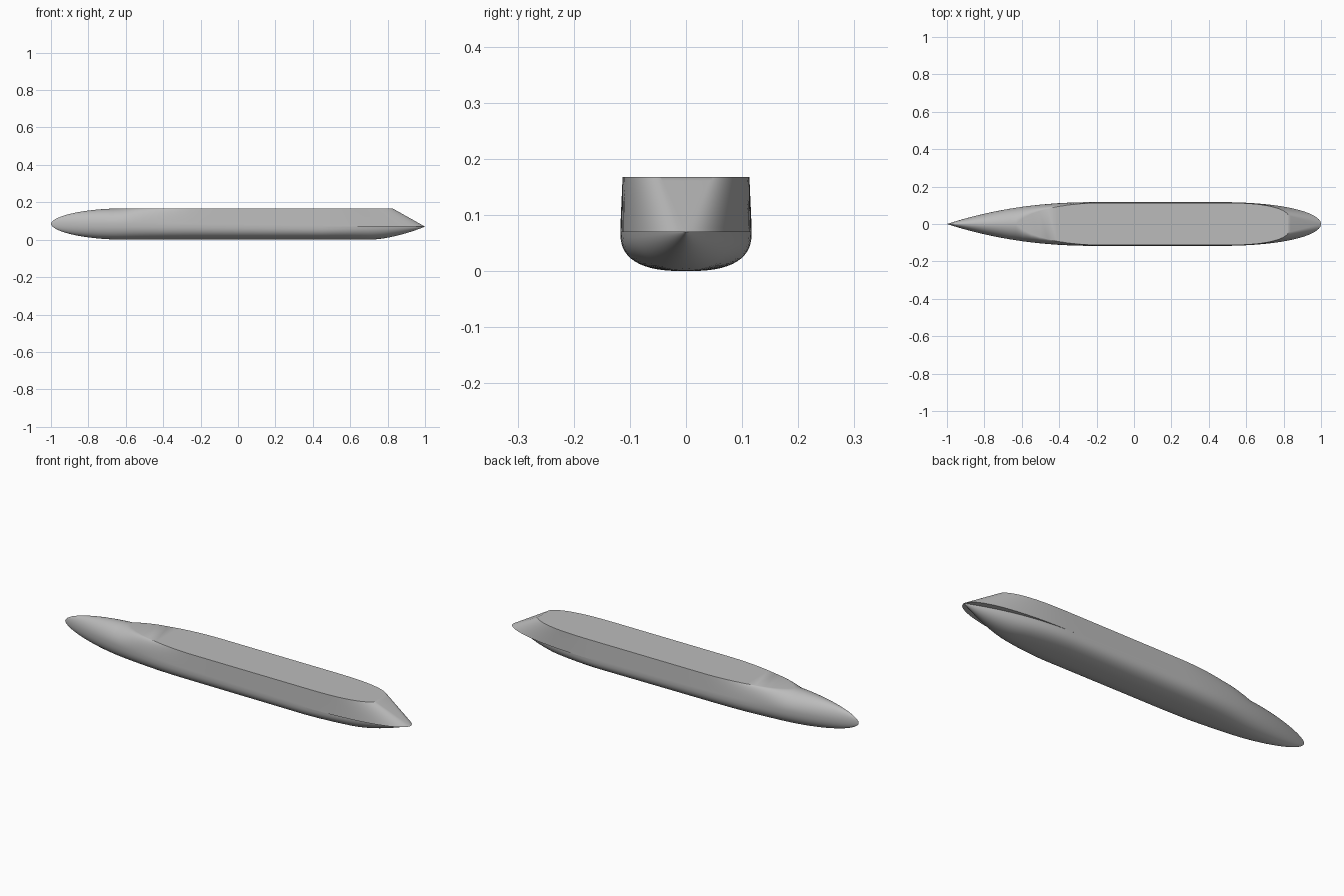
import bpy, bmesh, math

cube = bpy.data.objects.get("Cube")
if cube:
    bpy.data.objects.remove(cube, do_unlink=True)

grey = bpy.data.materials.new("hull grey")
grey.use_nodes = True
colour = (0.5, 0.5, 0.5, 1)
grey.diffuse_color = colour
grey.node_tree.nodes["Principled BSDF"].inputs["Base Color"].default_value = colour

BEAM, TOP, STERN = 0.117, 0.168, 0.45
STEPS = 14


def ramp(x, start, end):
    return min(1.0, max(0.0, (x - start) / (end - start)))


def swell(t, power):
    # rises from 0 and levels off at 1
    return max(0.0, 1 - (1 - t) ** 2) ** power


def section(x):
    """Half section from the keel, round the bilge and ledge, up to the deck edge."""
    aft = ramp(x, STERN, 1)
    bow = swell(ramp(x, -1, -0.6), 0.55)
    mid = 0.085 - 0.015 * ramp(x, -0.6, STERN)
    plan = BEAM * (1 - (1 - ramp(x, -1, -0.2)) ** 2.2)
    # upper rim is round at the stern, the lower hull runs to a point
    rim = plan * math.sqrt(max(0, 1 - aft ** 2.2))
    lower = plan * (1 - aft ** 2)
    keel = mid * (1 - bow) + 0.07 * ramp(x, 0.7, 1) ** 1.7
    top = 0.085 + (TOP - 0.085) * bow
    deck = 0.113 * swell(ramp(x, -0.62, -0.17), 0.6)
    deck_x = x
    if aft > 0:
        deck = 0.045 + 0.068 * (1 - aft ** 3) ** 0.6
        deck_x = STERN + 0.375 * aft
    full = 2 + 0.6 * ramp(x, -1, -0.4) - 0.8 * aft
    soft = 1 - ramp(x, -0.5, -0.2)

    points = []
    for i in range(STEPS + 1):
        a = math.pi / 2 * i / STEPS
        points.append((x, lower * math.sin(a) ** (2 / full),
                       mid - (mid - keel) * max(0, math.cos(a)) ** (2 / full)))
    for i in range(STEPS + 1):
        s = i / STEPS
        a = math.pi / 2 * s
        up = soft * math.sin(a) + (1 - soft) * s
        side = soft * math.cos(a) + (1 - soft) * (1 - s)
        points.append((x + (deck_x - x) * up, deck + (rim - deck) * side,
                       mid + (top - mid) * up))
    return points


# stations crowd together towards both ends
bow_x = [-1 + 0.8 * (i / 28) ** 2 for i in range(28)]
middle_x = [-0.2 + 0.65 * i / 6 for i in range(6)]
stern_x = [STERN + 0.55 * math.sin(math.pi / 2 * i / 24) for i in range(25)]

bm = bmesh.new()
rings = []
for x in bow_x + middle_x + stern_x:
    half = section(x)
    loop = half + [(px, -py, pz) for px, py, pz in reversed(half)]
    rings.append([bm.verts.new(p) for p in loop])

# skin between stations, with the deck joining the two edges
for a, b in zip(rings, rings[1:]):
    for i in range(len(a) - 1):
        bm.faces.new((a[i], b[i], b[i + 1], a[i + 1]))
# sloping stern panel
bm.faces.new(rings[-1])

bmesh.ops.remove_doubles(bm, verts=bm.verts, dist=0.0002)
bmesh.ops.dissolve_degenerate(bm, edges=bm.edges, dist=0.0001)
bmesh.ops.recalc_face_normals(bm, faces=bm.faces)
mesh = bpy.data.meshes.new("hull")
bm.to_mesh(mesh)
bm.free()
mesh.materials.append(grey)

hull = bpy.data.objects.new("hull", mesh)
bpy.context.collection.objects.link(hull)
bpy.context.view_layer.objects.active = hull
hull.select_set(True)
bpy.ops.object.shade_smooth_by_angle(angle=math.radians(30))
